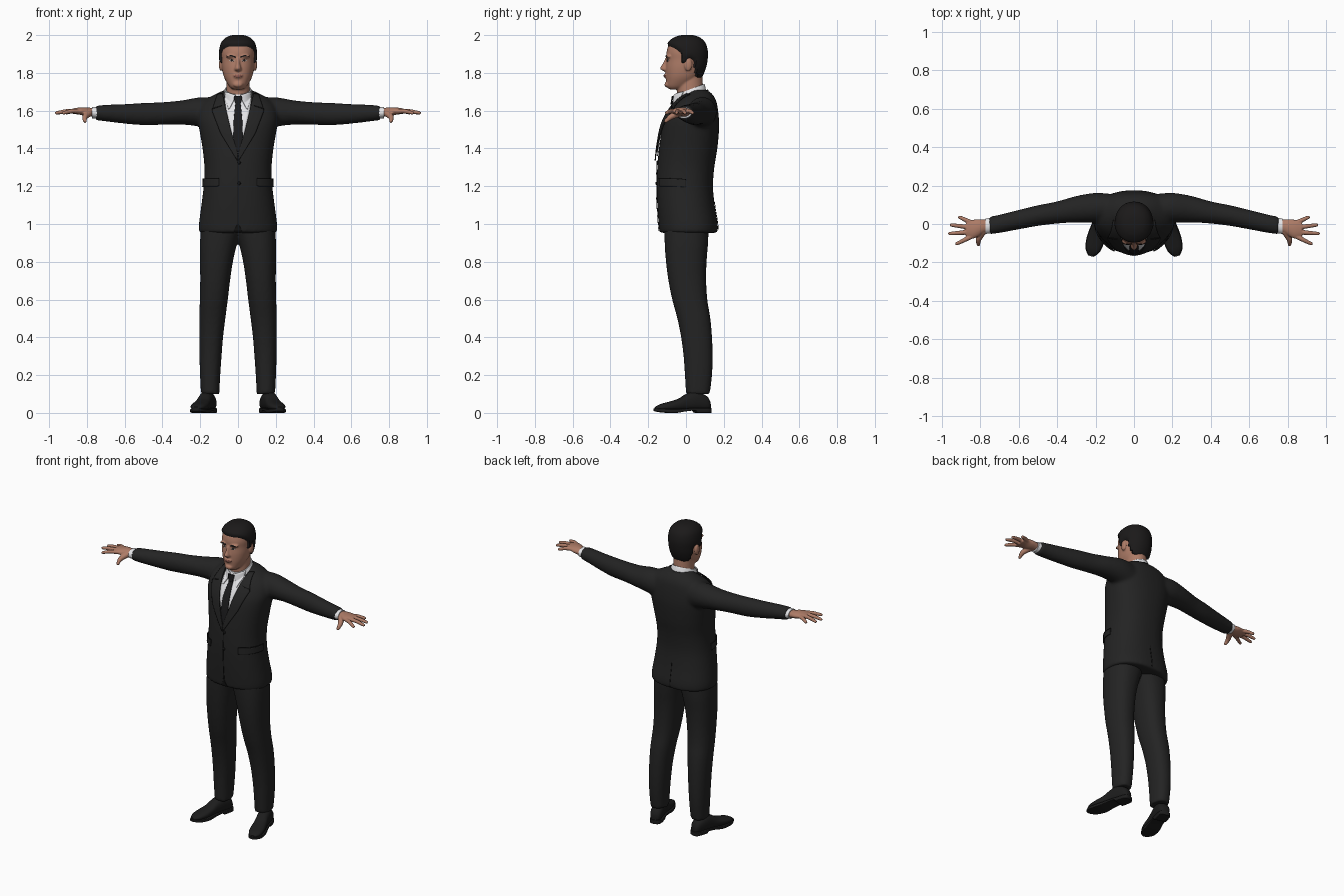
import bpy, bmesh
from math import cos, sin, pi, radians, copysign
from mathutils import Vector
from mathutils.bvhtree import BVHTree

if "Cube" in bpy.data.objects:
    bpy.data.objects.remove(bpy.data.objects["Cube"])


def material(name, r, g, b):
    m = bpy.data.materials.new(name)
    m.use_nodes = True
    m.diffuse_color = (r, g, b, 1)
    bsdf = m.node_tree.nodes["Principled BSDF"]
    bsdf.inputs["Base Color"].default_value = (r, g, b, 1)
    bsdf.inputs["Roughness"].default_value = 0.8
    return m


SUIT = material("charcoal suit", .017, .017, .017)
SEAM = material("dark seam", .007, .007, .007)
SHIRT = material("white shirt", .78, .78, .8)
TIE = material("black tie", .011, .011, .012)
SKIN = material("skin", .42, .2, .135)
LIPS = material("lips", .3, .115, .09)
HAIR = material("black hair", .011, .01, .01)
LEATHER = material("black leather", .012, .012, .012)
EYE = material("eye white", .45, .42, .4)


def spline(rows, k=5):
    """Smoothly fill in between section rows."""
    out = []
    for i in range(len(rows) - 1):
        a, b, c, d = rows[max(i - 1, 0)], rows[i], rows[i + 1], rows[min(i + 2, len(rows) - 1)]
        for j in range(k):
            t = j / k
            out.append([q + .5 * t * (r - p + t * (2*p - 5*q + 4*r - s + t * (3*(q - r) + s - p)))
                        for p, q, r, s in zip(a, b, c, d)])
    return out + [list(rows[-1])]


def oval(c, u, v, n=40, power=2):
    pts = []
    for i in range(n):
        ca, sa = cos(2 * pi * i / n), sin(2 * pi * i / n)
        pts.append(Vector(c) + Vector(u) * copysign(abs(ca) ** (2 / power), ca)
                   + Vector(v) * copysign(abs(sa) ** (2 / power), sa))
    return pts


def loft(bm, rings, caps=True):
    vs = [[bm.verts.new(p) for p in r] for r in rings]
    n = len(vs[0])
    for a, b in zip(vs, vs[1:]):
        for i in range(n):
            bm.faces.new((a[i], a[(i + 1) % n], b[(i + 1) % n], b[i]))
    if caps:
        bm.faces.new(vs[0])
        bm.faces.new(vs[-1])


def upright(rows, s=1, power=2):
    """Rings from rows of height, front, back, inner x, outer x."""
    return [oval((s * (a + b) / 2, (f + k) / 2, z), ((b - a) / 2, 0, 0), (0, (k - f) / 2, 0), power=power)
            for z, f, k, a, b in spline(rows)]


def centred(rows):
    return [(z, f, k, -w, w) for z, f, k, w in rows]


def sideways(rows, s):
    """Rings from rows of x, y, z, half depth, half height."""
    return [oval((s * x, y, z), (0, ry, 0), (0, 0, rz)) for x, y, z, ry, rz in spline(rows)]


def tube(bm, path, radii, s=1):
    pts = [Vector((s * x, y, z)) for x, y, z in path]
    d = (pts[-1] - pts[0]).normalized()
    u = d.cross(Vector((0, 0, 1))).normalized()
    v = u.cross(d)
    rows = spline([(*p, r) for p, r in zip(pts, radii)])
    end = rows[-1]
    rows.append([*(Vector(end[:3]) + d * end[3] * .7), end[3] * .5])
    loft(bm, [oval(r[:3], u * r[3], v * r[3], 16) for r in rows])


def ball(bm, centre, size):
    for v in bmesh.ops.create_uvsphere(bm, u_segments=24, v_segments=14, radius=1)["verts"]:
        v.co = Vector(centre) + Vector(size) * v.co


def finish(name, bm, mat, voxel=0, smooth=4):
    bmesh.ops.remove_doubles(bm, verts=bm.verts, dist=1e-5)
    bmesh.ops.recalc_face_normals(bm, faces=bm.faces)
    me = bpy.data.meshes.new(name)
    bm.to_mesh(me)
    bm.free()
    me.materials.append(mat)
    me.shade_smooth()
    me.set_sharp_from_angle(angle=radians(50))
    ob = bpy.data.objects.new(name, me)
    bpy.context.scene.collection.objects.link(ob)
    if voxel:
        m = ob.modifiers.new("blend", 'REMESH')
        m.mode, m.voxel_size, m.use_smooth_shade = 'VOXEL', voxel, True
        m = ob.modifiers.new("soften", 'SMOOTH')
        m.factor, m.iterations = .5, smooth
    return ob


def surface(*obs):
    bpy.context.view_layer.update()
    deps = bpy.context.evaluated_depsgraph_get()
    return [BVHTree.FromObject(o, deps) for o in obs]


def along(line, t):
    f = t * (len(line) - 1)
    i = min(int(f), len(line) - 2)
    return Vector(line[i]).lerp(Vector(line[i + 1]), f - i)


def strip(name, a, b, trees, lift, mat, s=1, n=24, m=8):
    """Thin cloth between two edges, laid on a surface: (x, z) from the front, (x, y, z) nearest."""
    bm = bmesh.new()
    grid = []
    for i in range(n + 1):
        row = []
        for j in range(m + 1):
            p = along(a, i / n).lerp(along(b, i / n), j / m)
            if len(p) == 2:
                hits = [t.ray_cast(Vector((s * p[0], -1, p[1])), Vector((0, 1, 0)))[0] for t in trees]
                y = min([h.y for h in hits if h] or [.05])
                q = Vector((s * p[0], y - lift, p[1]))
            else:
                h, nor = trees[0].find_nearest(Vector((s * p[0], p[1], p[2])))[:2]
                q = h + nor * lift
            row.append(bm.verts.new(q))
        grid.append(row)
    for r, q in zip(grid, grid[1:]):
        for j in range(m):
            bm.faces.new((r[j], r[j + 1], q[j + 1], q[j]))
    ob = finish(name, bm, mat)
    sol = ob.modifiers.new("thickness", 'SOLIDIFY')
    sol.thickness, sol.offset = min(lift, .006), 0


SIDES = (("left", 1), ("right", -1))

# Jacket: body and sleeves blended together
bm = bmesh.new()
loft(bm, upright(centred([
    (.953, -.14, .168, .207), (1, -.145, .168, .207), (1.1, -.152, .152, .194), (1.2, -.155, .143, .182),
    (1.3, -.152, .15, .178), (1.4, -.143, .166, .188), (1.5, -.127, .175, .205), (1.56, -.107, .174, .213),
    (1.62, -.072, .167, .2), (1.66, -.037, .157, .165), (1.69, 0, .137, .115), (1.71, .02, .11, .07)]), power=2.3))
for _, s in SIDES:
    loft(bm, sideways([
        (.1, .085, 1.58, .07, .09), (.2, .085, 1.593, .077, .078), (.3, .077, 1.59, .069, .064),
        (.4, .06, 1.585, .058, .06), (.5, .044, 1.582, .054, .059), (.6, .023, 1.583, .051, .052),
        (.7, .001, 1.587, .048, .044), (.755, -.008, 1.588, .046, .038)], s))
jacket = finish("jacket", bm, SUIT, .01, 6)

# Trousers
bm = bmesh.new()
for _, s in SIDES:
    loft(bm, upright([
        (.1, 0, .126, .099, .196), (.2, -.006, .138, .094, .201), (.3, -.013, .141, .087, .204),
        (.4, -.026, .138, .079, .205), (.5, -.046, .129, .067, .205), (.6, -.073, .113, .054, .202),
        (.7, -.093, .107, .042, .2), (.8, -.106, .109, .027, .201), (.9, -.113, .117, .004, .201),
        (1, -.115, .12, -.03, .195)], s, 2.3))
finish("trousers", bm, SUIT, .01, 4)

# Shoes: upper, sole and heel follow a line that turns outward
forward, across = Vector((.27, -.96, 0)), Vector((.96, .27, 0))
for side, s in SIDES:
    flip = Vector((s, 1, 1))

    def shoe(name, rows, power):
        bm = bmesh.new()
        rings = []
        for t, w, lo, hi in spline(rows, 4):
            c = Vector((.142, .126, (lo + hi) / 2)) + forward * t
            rings.append([p * flip for p in oval(c, across * w, (0, 0, (hi - lo) / 2), 32, power)])
        loft(bm, rings)
        finish(name, bm, LEATHER)

    shoe(side + "_shoe_upper", [
        (0, .02, .015, .06), (.02, .035, .012, .09), (.08, .04, .012, .115), (.13, .039, .012, .1),
        (.17, .042, .012, .076), (.22, .045, .012, .06), (.27, .037, .014, .047), (.3, .014, .018, .032)], 2.4)
    shoe(side + "_shoe_sole", [
        (-.004, .022, 0, .026), (.015, .037, 0, .026), (.075, .04, 0, .026), (.09, .04, .012, .026),
        (.14, .042, .008, .024), (.19, .047, 0, .02), (.23, .047, 0, .02), (.275, .038, .004, .022),
        (.306, .014, .01, .024)], 8)

# Hands and shirt cuffs
for side, s in SIDES:
    bm = bmesh.new()
    loft(bm, sideways([
        (.735, -.01, 1.587, .03, .022), (.78, -.012, 1.592, .035, .023), (.81, -.02, 1.595, .045, .023),
        (.84, -.027, 1.598, .049, .019), (.875, -.025, 1.597, .044, .014)], s))
    for base, tip in (((.84, -.062), (.925, -.104)), ((.85, -.042), (.962, -.05)),
                      ((.85, -.018), (.953, -.005)), ((.84, .004), (.91, .036))):
        mid = [(p + q) / 2 for p, q in zip(base, tip)]
        tube(bm, [(*base, 1.597), (*mid, 1.597), (*tip, 1.588)], (.0125, .0115, .009), s)
    tube(bm, [(.785, -.035, 1.588), (.81, -.08, 1.567), (.811, -.108, 1.544)], (.02, .015, .01), s)
    finish(side + "_hand", bm, SKIN, .004, 2)
    bm = bmesh.new()
    loft(bm, sideways([(.74, -.009, 1.588, .041, .032), (.773, -.011, 1.59, .04, .03)], s))
    finish(side + "_shirt_cuff", bm, SHIRT)

# Head with neck, nose, brow, lips, chin and ears
skull = centred([
    (1.713, -.088, -.02, .028), (1.728, -.102, .02, .046), (1.76, -.105, .055, .066), (1.79, -.107, .078, .078),
    (1.83, -.107, .094, .085), (1.87, -.103, .102, .087), (1.91, -.103, .104, .089), (1.95, -.09, .094, .081),
    (1.975, -.06, .07, .06), (1.986, -.03, .042, .034), (1.989, -.005, .015, .006)])
bm = bmesh.new()
loft(bm, upright(skull, power=2.15))
loft(bm, upright(centred([(1.63, -.04, .1, .066), (1.7, -.048, .092, .062), (1.76, -.045, .088, .06),
                          (1.8, -.03, .085, .058)])))
loft(bm, upright(centred([(1.808, -.116, -.08, .013), (1.818, -.134, -.08, .019), (1.83, -.136, -.08, .016),
                          (1.85, -.123, -.08, .011), (1.88, -.108, -.08, .01)])))
ball(bm, (0, -.1, 1.738), (.026, .014, .015))
ball(bm, (0, -.103, 1.785), (.026, .014, .015))
for _, s in SIDES:
    ball(bm, (s * .033, -.09, 1.887), (.032, .017, .01))
    ball(bm, (s * .091, .012, 1.843), (.01, .021, .034))
head = finish("head", bm, SKIN, .005, 3)

# Hair: a cap that sinks into the head below the hairline
hairline = [(-.12, 1.943), (-.075, 1.938), (-.035, 1.915), (-.02, 1.85), (.004, 1.85), (.016, 1.88),
            (.034, 1.87), (.05, 1.775), (.13, 1.752)]


def hair_edge(y):
    for (a, za), (b, zb) in zip(hairline, hairline[1:]):
        if a <= y <= b:
            return za + (zb - za) * (y - a) / (b - a)
    return hairline[0][1] if y < 0 else hairline[-1][1]


bm = bmesh.new()
cap = []
for ring in upright(skull, power=2.15):
    cap.append([])
    for p in ring:
        lift = max(-.02, min(.0125, (p.z - hair_edge(p.y)) * .9))
        cap[-1].append(p + (p - Vector((0, 0, 1.87))).normalized() * lift)
loft(bm, cap)
finish("hair", bm, HAIR)

# Face details
face = surface(head)
strip("mouth", [(-.027, 1.784), (-.008, 1.792), (.008, 1.792), (.027, 1.784)],
      [(-.027, 1.784), (-.008, 1.776), (.008, 1.776), (.027, 1.784)], face, .0015, LIPS)
for side, s in SIDES:
    strip(side + "_eye", [(.018, 1.864), (.033, 1.873), (.05, 1.866)],
          [(.018, 1.864), (.033, 1.859), (.05, 1.866)], face, .0015, EYE, s)
    strip(side + "_iris", [(.027, 1.866), (.033, 1.873), (.04, 1.866)],
          [(.027, 1.866), (.033, 1.859), (.04, 1.866)], face, .003, HAIR, s)
    strip(side + "_eyebrow", [(.014, 1.887), (.035, 1.895), (.058, 1.887)],
          [(.014, 1.88), (.035, 1.888), (.058, 1.885)], face, .002, HAIR, s)


# Shirt and jacket collars: bands tilted up toward the back
def band(name, mat, y0, rx, ry, height, slope, drop):
    bm = bmesh.new()
    rings = []
    for grow, down in ((.012, drop), (.004, .006), (0, 0), (-.006, .001), (-.008, drop)):
        ring = oval((0, y0, 0), (rx + grow, 0, 0), (0, ry + grow, 0))
        for p in ring:
            p.z = height + slope * p.y - down
        rings.append(ring)
    loft(bm, rings, False)
    return finish(name, bm, mat)


shirt_collar = band("shirt_collar", SHIRT, .022, .069, .074, 1.705, .38, .05)
band("jacket_collar", SUIT, .03, .084, .084, 1.648, .56, .045)

# Shirt front, tie and lapels laid over the chest
chest = surface(jacket, shirt_collar)
opening = [(.072, 1.67), (.06, 1.58), (.03, 1.47), (.0, 1.36)]
strip("shirt_front", opening, [(-x, z) for x, z in opening], chest, .004, SHIRT)
blade = [(.012, 1.65), (.022, 1.56), (.026, 1.46), (.01, 1.38)]
strip("tie", blade, [(-x, z) for x, z in blade], chest, .009, TIE)
knot = [(.021, 1.677), (.02, 1.66), (.012, 1.632)]
strip("tie_knot", knot, [(-x, z) for x, z in knot], chest, .016, TIE)
for side, s in SIDES:
    strip(side + "_collar_point", [(.012, 1.682), (.024, 1.65), (.045, 1.61)],
          [(.068, 1.7), (.068, 1.66), (.05, 1.608)], chest, .01, SHIRT, s)
    strip(side + "_lapel", [(.082, 1.69), (.064, 1.61), (.036, 1.49), (-.003, 1.36)],
          [(.108, 1.688), (.138, 1.6), (.092, 1.48), (.004, 1.335)], chest, .014, SUIT, s)
    strip(side + "_lapel_notch", [(.085, 1.628), (.134, 1.616)], [(.085, 1.625), (.136, 1.608)],
          chest, .018, SEAM, s)

    # Hip pockets wrap round to the sides
    strip(side + "_pocket_flap", [(.1, -.14, 1.24), (.185, 0, 1.235)], [(.1, -.14, 1.2), (.185, 0, 1.195)],
          chest, .005, SUIT, s)
    strip(side + "_pocket_seam", [(.1, -.14, 1.243), (.185, 0, 1.238)], [(.1, -.14, 1.239), (.185, 0, 1.234)],
          chest, .006, SEAM, s)

# Front opening, back vent and buttons
strip("front_opening", [(-.002, 1.34), (-.002, 1.06), (-.004, 1), (-.022, .962)],
      [(.002, 1.34), (.002, 1.06), (.004, 1), (.022, .962)], chest, .003, SEAM)
strip("back_vent", [(-.002, .17, 1.12), (-.002, .17, .965)], [(.002, .17, 1.12), (.002, .17, .965)],
      chest, .002, SEAM)
for name, z in (("upper_button", 1.325), ("lower_button", 1.215)):
    hit = chest[0].ray_cast(Vector((0, -1, z)), Vector((0, 1, 0)))[0]
    bm = bmesh.new()
    ball(bm, (.006, hit.y - .002, z), (.009, .005, .009))
    finish(name, bm, SEAM)
